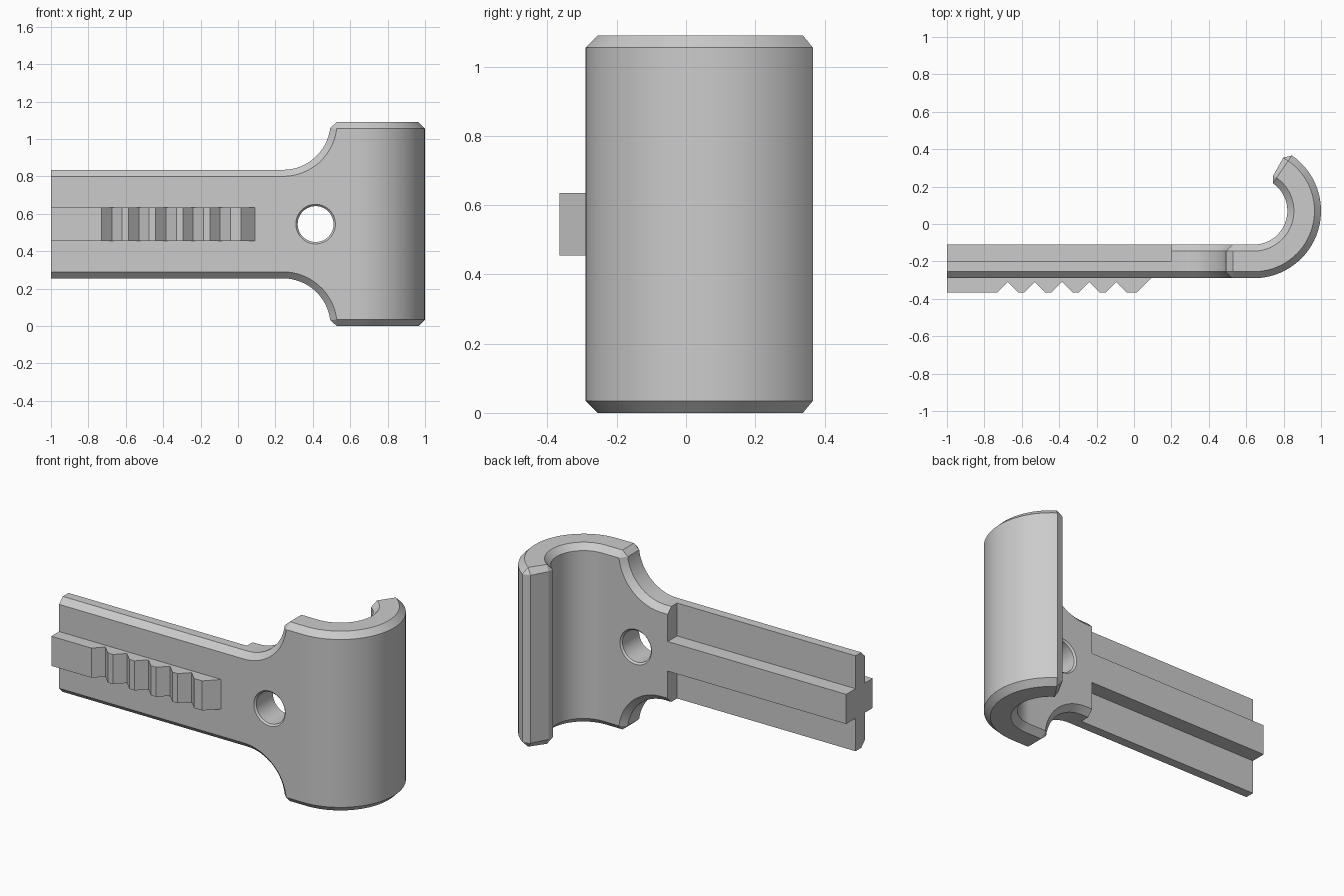
import bpy, bmesh
from math import sin, cos, pi, radians

if "Cube" in bpy.data.objects:
    bpy.data.objects.remove(bpy.data.objects["Cube"])

grey = bpy.data.materials.new("plain grey")
grey.use_nodes = True
grey.diffuse_color = (0.6, 0.6, 0.6, 1)
grey.node_tree.nodes["Principled BSDF"].inputs["Base Color"].default_value = (0.6, 0.6, 0.6, 1)

MID, HALF, ARM = 0.545, 0.545, 0.29      # centre height, hook and arm half heights
FRONT, THICK, THIN, C = -0.29, 0.18, 0.09, 0.035
BEND_X, R, STEP_X = 0.64, 0.36, 0.2
END = radians(151) * R


def loft(name, rings):
    """Skin a list of equal rings and cap both ends."""
    bm = bmesh.new()
    rows = [[bm.verts.new(p) for p in ring] for ring in rings]
    n = len(rows[0])
    for a, b in zip(rows, rows[1:]):
        for i in range(n):
            bm.faces.new((a[i], a[(i + 1) % n], b[(i + 1) % n], b[i]))
    bm.faces.new(rows[0])
    bm.faces.new(rows[-1])
    bmesh.ops.remove_doubles(bm, verts=bm.verts, dist=0.0005)
    bmesh.ops.dissolve_limit(bm, angle_limit=radians(0.5), verts=bm.verts, edges=bm.edges)
    bmesh.ops.recalc_face_normals(bm, faces=bm.faces)
    me = bpy.data.meshes.new(name)
    bm.to_mesh(me)
    bm.free()
    me.materials.append(grey)
    ob = bpy.data.objects.new(name, me)
    bpy.context.collection.objects.link(ob)
    return ob


def bend(s, d, z):
    """Map length along the plate and depth from its front onto the hook path."""
    if s <= BEND_X:
        return (s, FRONT + d, MID + z)
    a = (s - BEND_X) / R - pi / 2
    return (BEND_X + (R - d) * cos(a), FRONT + R + (R - d) * sin(a), MID + z)


def section(outer, inner, thick=THICK, back=C, front=C):
    """Chamfered cross-section; outer and inner are (length, half height)."""
    top = [(inner, 0), (outer, front), (outer, thick - back), (inner if back else outer, thick)]
    up = [bend(p[0], d, p[1]) for p, d in top]
    down = [bend(p[0], d, -p[1]) for p, d in reversed(top)]
    return up + down


# Arm, flared shoulder and curled hook as one bent plate
rings = [section((x, ARM), (x, ARM - C), THIN, 0) for x in (-1, STEP_X)]
rings.append(section((STEP_X, ARM), (STEP_X, ARM - C)))
fillet = HALF - ARM
for i in range(17):
    a = radians(-90 + 83 * i / 16)
    rings.append(section(*[(0.24 + r * cos(a), HALF + r * sin(a)) for r in (fillet, fillet + C)]))
rings.append(section((0.528, HALF), (0.528, HALF - C)))
for i in range(33):
    s = BEND_X + (END - C) * i / 32
    rings.append(section((s, HALF), (s, HALF - C)))
s, h = BEND_X + END, HALF - C
rings.append([bend(s, d, z) for z, ds in ((h, (C, C, THICK - C, THICK - C)),
                                         (-h, (THICK - C, THICK - C, C, C))) for d in ds])
plate = loft("hook_plate", rings)

# Round hole with eased rims
hole = loft("hole_cutter", [[(0.415 + r * cos(2 * pi * i / 48), y, MID + r * sin(2 * pi * i / 48))
                             for i in range(48)]
                            for y, r in ((-0.31, 0.126), (-0.28, 0.096), (-0.12, 0.096), (-0.09, 0.126))])
hole.hide_render = True
cut = plate.modifiers.new("hole", "BOOLEAN")
cut.operation, cut.solver, cut.object = "DIFFERENCE", "EXACT", hole
bpy.ops.object.select_all(action="DESELECT")
bpy.context.view_layer.objects.active = plate
plate.select_set(True)
bpy.ops.object.modifier_apply(modifier="hole")
bpy.data.objects.remove(hole)
bpy.ops.object.shade_smooth_by_angle(angle=radians(25))


def bar(name, profile):
    """Extrude a plan profile across the middle band of the arm."""
    return loft(name, [[(x, y, MID + z) for x, y in profile] for z in (-0.09, 0.09)])


# Guide rib on the back of the arm
back = FRONT + THICK
bar("guide_rib", [(-1, FRONT + THIN), (STEP_X, FRONT + THIN), (STEP_X, back), (-1, back)])

# Toothed rack on the front of the arm
tip, valley = -0.365, -0.31
teeth = [(-1, FRONT), (-1, tip)]
for i in range(5):
    x = -0.73 + 0.145 * i
    teeth += [(x, tip), (x + 0.055, valley), (x + 0.11, tip)]
teeth += [(0.015, tip), (0.09, FRONT)]
bar("toothed_rack", teeth)
